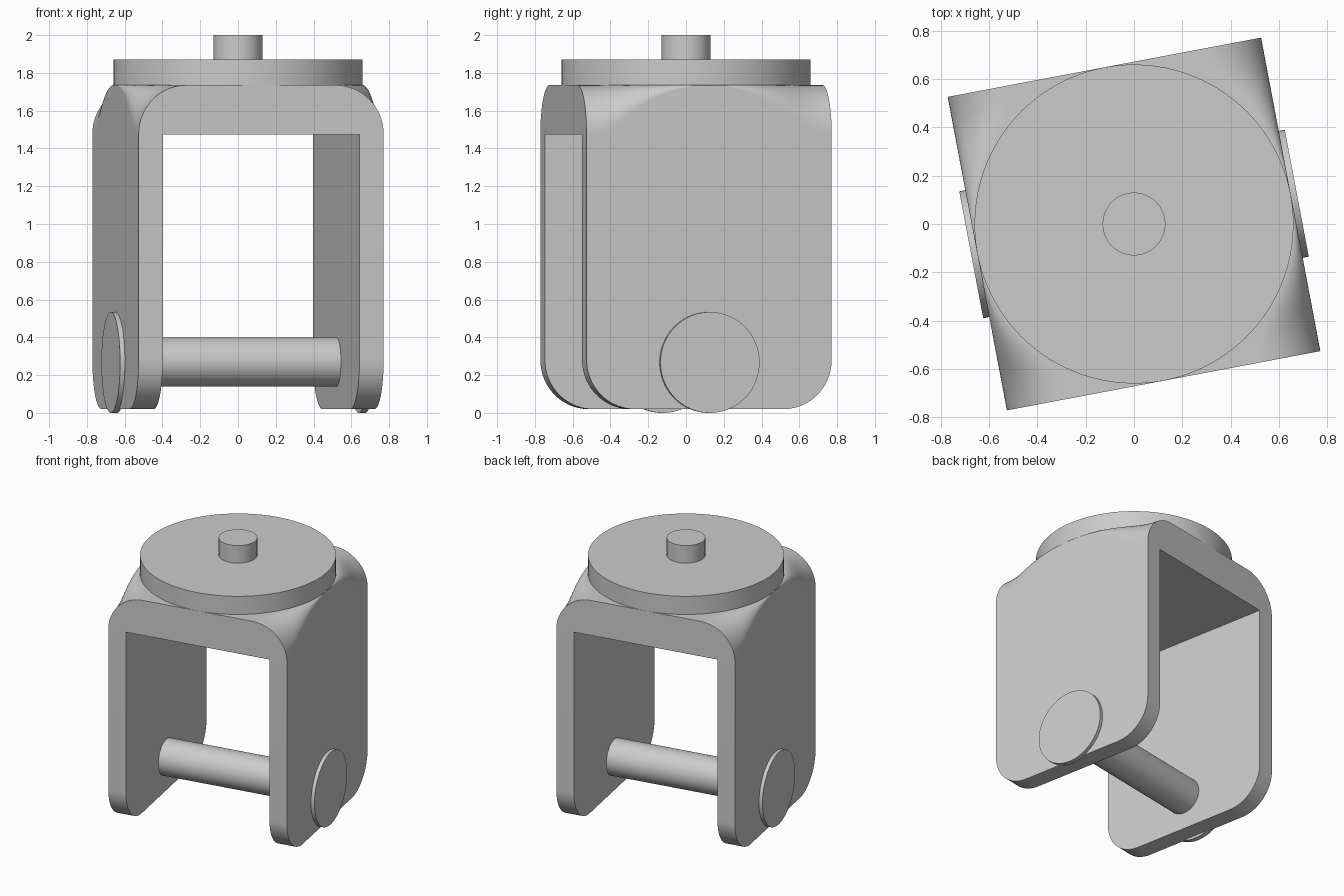
import bpy, bmesh, math
from mathutils import Matrix

cube = bpy.data.objects.get("Cube")
if cube:
    bpy.data.objects.remove(cube)

HALF, WALL, TURN = 0.66, 0.53, math.radians(10.7)
TOP, ARCH, BOTTOM, ROUND = 1.735, 1.475, 0.02, 0.26
PIN_Z = 0.267

steel = bpy.data.materials.new("grey steel")
steel.use_nodes = True
GREY = (0.6, 0.6, 0.6, 1)
steel.diffuse_color = GREY
steel.node_tree.nodes["Principled BSDF"].inputs["Base Color"].default_value = GREY


def finish(name, bm):
    """Turn the part to the bracket's heading, add it and smooth its curves."""
    bmesh.ops.recalc_face_normals(bm, faces=bm.faces)
    bm.transform(Matrix.Rotation(TURN, 4, 'Z'))
    mesh = bpy.data.meshes.new(name)
    bm.to_mesh(mesh)
    bm.free()
    mesh.materials.append(steel)
    obj = bpy.data.objects.new(name, mesh)
    bpy.context.collection.objects.link(obj)
    bpy.ops.object.select_all(action='DESELECT')
    obj.select_set(True)
    bpy.context.view_layer.objects.active = obj
    bpy.ops.object.shade_smooth_by_angle(angle=math.radians(35))


def cylinder(name, radius, length, centre, sideways=False):
    bm = bmesh.new()
    bmesh.ops.create_cone(bm, cap_ends=True, segments=96, radius1=radius,
                          radius2=radius, depth=length)
    if sideways:
        bm.transform(Matrix.Rotation(math.pi / 2, 4, 'Y'))
    bm.transform(Matrix.Translation(centre))
    finish(name, bm)


def section(y):
    """Arch outline at depth y; its shoulders round off away from the plate."""
    gap = max(HALF - math.sqrt(max(HALF**2 - y * y, 0)), 0.003)
    r = (gap**-4 + ROUND**-4) ** -0.25
    over = max(abs(y) - (HALF - ROUND), 0)
    foot = BOTTOM + ROUND - math.sqrt(max(ROUND**2 - over**2, 0))
    half = [(WALL, ARCH), (WALL, foot), (HALF, foot), (HALF, ARCH - 0.01)]
    for i in range(17):
        a = math.pi / 2 * i / 16
        half.append((HALF - r + r * math.cos(a), TOP - r + r * math.sin(a)))
    return half + [(-x, z) for x, z in reversed(half)]


# Fork: sections joined from front to back
bm = bmesh.new()
count = 64
rings = []
for i in range(count + 1):
    y = -HALF * math.cos(math.pi * i / count)
    rings.append([bm.verts.new((x, y, z)) for x, z in section(y)])
for a, b in zip(rings, rings[1:]):
    for k in range(len(a)):
        j = (k + 1) % len(a)
        bm.faces.new((a[k], a[j], b[j], b[k]))
bm.faces.new(rings[0])
bm.faces.new(rings[-1])
finish("fork", bm)

# Swivel plate and stud
cylinder("swivel_plate", HALF, 0.135, (0, 0, TOP + 0.0675))
cylinder("stud", 0.13, 0.14, (0, 0, 1.93))

# Axle pin with a flat head on each side
cylinder("axle_pin", 0.13, 2 * HALF - 0.02, (0, 0, PIN_Z + 0.003), True)
for side, name in ((1, "left_pin_head"), (-1, "right_pin_head")):
    cylinder(name, PIN_Z, 0.035, (side * 0.668, 0, PIN_Z), True)
